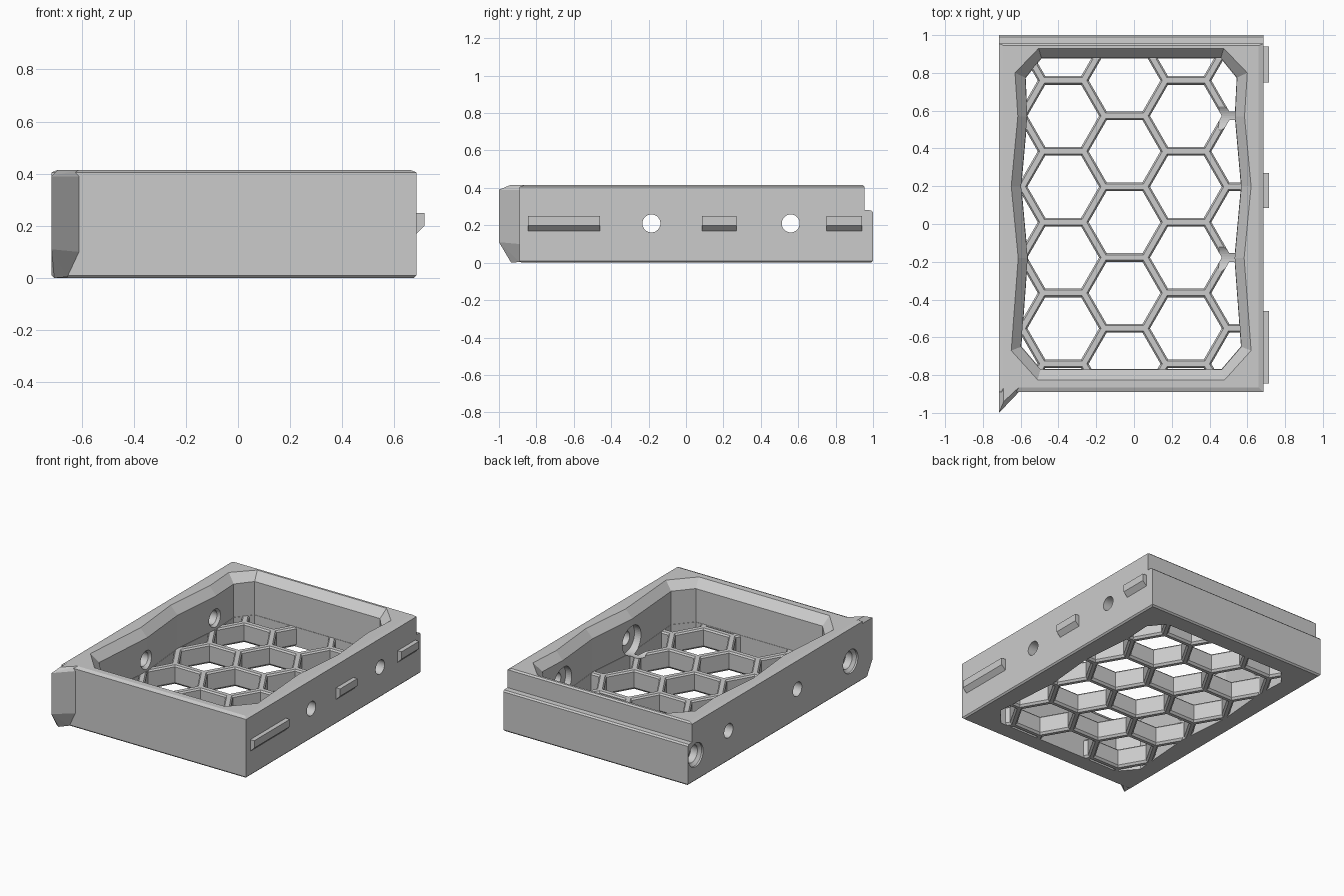
import bpy, bmesh, math

cube = bpy.data.objects.get("Cube")
if cube:
    bpy.data.objects.remove(cube, do_unlink=True)

grey = bpy.data.materials.new("plain grey")
grey.use_nodes = True
grey.diffuse_color = (0.6, 0.6, 0.6, 1)
grey.node_tree.nodes["Principled BSDF"].inputs["Base Color"].default_value = (0.6, 0.6, 0.6, 1)

MID = -0.015          # centre line of the tray in x
HALF = 0.70           # half width of the tray
L = MID - HALF        # left wall face
FLOOR = 0.132         # top of the grille
TOP = 0.415


def make(name, bm):
    bmesh.ops.recalc_face_normals(bm, faces=bm.faces)
    mesh = bpy.data.meshes.new(name)
    bm.to_mesh(mesh)
    bm.free()
    mesh.materials.append(grey)
    ob = bpy.data.objects.new(name, mesh)
    bpy.context.collection.objects.link(ob)
    return ob


def skin(bm, rings):
    """Closed solid through rings of equal point count."""
    loops = [[bm.verts.new(p) for p in ring] for ring in rings]
    n = len(loops[0])
    for a, b in zip(loops, loops[1:]):
        for i in range(n):
            j = (i + 1) % n
            bm.faces.new((a[i], a[j], b[j], b[i]))
    bm.faces.new(loops[0][::-1])
    bm.faces.new(loops[-1])


def solid(name, *ring_sets):
    bm = bmesh.new()
    for rings in ring_sets:
        skin(bm, rings)
    return make(name, bm)


def combine(ob, tool, operation):
    """Apply one boolean, keep the first solver that gives a result, drop the tool."""
    mod = ob.modifiers.new("bool", 'BOOLEAN')
    mod.operation, mod.object = operation, tool
    result = None
    for solver in ('MANIFOLD', 'EXACT'):
        mod.solver = solver
        bpy.context.view_layer.update()
        deps = bpy.context.evaluated_depsgraph_get()
        mesh = bpy.data.meshes.new_from_object(ob.evaluated_get(deps))
        if len(mesh.polygons) and len(mesh.polygons) != len(ob.data.polygons):
            result = mesh
            break
    ob.modifiers.remove(mod)
    if result:
        ob.data = result
    bpy.data.objects.remove(tool, do_unlink=True)


def at(z, outline):
    return [(x, y, z) for x, y in outline]


def rect(y1, inset=0.0):
    w, y0 = HALF - inset, -0.89 + inset
    return [(MID - w, y0), (MID + w, y0), (MID + w, y1), (MID - w, y1)]


def circle_x(x, y, z, r, n=48):
    return [(x, y + r * math.cos(2 * math.pi * i / n),
             z + r * math.sin(2 * math.pi * i / n)) for i in range(n)]


def hexagon(x, y, z, r):
    return [(x + r * math.cos(math.pi * i / 3),
             y + r * math.sin(math.pi * i / 3), z) for i in range(6)]


def mirrored(right):
    """Outline from its right half, given front to back."""
    return [(MID + x, y) for x, y in right] + [(MID - x, y) for x, y in reversed(right)]


# Outer block with chamfered rims and a step across the back
tray = solid("tray", [at(0, rect(0.99, 0.01)), at(0.01, rect(1)), at(0.27, rect(1)),
                      at(0.28, rect(0.99)), at(0.282, rect(0.955)),
                      at(0.405, rect(0.955)), at(TOP, rect(0.945, 0.025))])

# Cavity with wavy side walls and a flared mouth
inner = mirrored([(0.48, -0.77), (0.583, -0.65), (0.548, -0.18), (0.583, 0.2),
                  (0.55, 0.57), (0.56, 0.775), (0.475, 0.88)])
mouth = mirrored([(0.495, -0.825), (0.635, -0.67), (0.598, -0.18), (0.635, 0.2),
                  (0.6, 0.57), (0.615, 0.8), (0.49, 0.93)])
cavity = solid("cavity", [at(FLOOR, inner), at(0.36, inner), at(TOP, mouth), at(0.5, mouth)])
combine(tray, cavity, 'DIFFERENCE')

# Honeycomb openings, kept inside the cavity outline
PITCH, R = 0.375, 0.19
cells = []
for col in range(-2, 3):
    for row in range(-3, 4):
        x = -0.05 + col * PITCH * math.sqrt(3) / 2
        y = 0.01 + (row + 0.5 * (col % 2)) * PITCH
        cells.append([hexagon(x, y, -0.01, R + 0.023), hexagon(x, y, 0.014, R),
                      hexagon(x, y, FLOOR - 0.01, R), hexagon(x, y, FLOOR + 0.002, R + 0.012)])
honeycomb = solid("honeycomb", *cells)
margin = [(x * 0.997, y * 0.997) for x, y in inner]
combine(honeycomb, solid("limit", [at(-0.1, margin), at(0.2, margin)]), 'INTERSECT')
combine(tray, honeycomb, 'DIFFERENCE')

# Bolt holes through both side walls, with wide pockets inside the right wall
HZ = 0.21
bolts, pockets = [], []
for y in (-0.185, 0.56):
    bolts.append([circle_x(-0.8, y, HZ, 0.048), circle_x(-0.585, y, HZ, 0.048),
                  circle_x(-0.56, y, HZ, 0.066), circle_x(-0.5, y, HZ, 0.066)])
    bolts.append([circle_x(0.5, y, HZ, 0.048), circle_x(0.8, y, HZ, 0.048)])
    pockets.append([circle_x(0.45, y, HZ, 0.1), circle_x(0.59, y, HZ, 0.1)])
combine(tray, solid("bolt_holes", *bolts), 'DIFFERENCE')
combine(tray, solid("pockets", *pockets), 'DIFFERENCE')

# Blind sockets on the left wall
sockets = [[circle_x(L - 0.02, y, 0.18, 0.08), circle_x(L + 0.012, y, 0.18, 0.08),
            circle_x(L + 0.03, y, 0.18, 0.06), circle_x(L + 0.08, y, 0.18, 0.06)]
           for y in (-0.76, 0.915)]
combine(tray, solid("sockets", *sockets), 'DIFFERENCE')

# Pointed fin on the front left corner
bm = bmesh.new()
for p in [(L, -1, 0.11), (L, -1, 0.39), (L + 0.105, -0.89, 0.39), (L + 0.025, -0.94, TOP),
          (L + 0.105, -0.865, TOP), (L + 0.105, -0.89, 0.1), (L + 0.06, -0.89, 0.004),
          (L, -0.94, 0.01), (L + 0.01, -0.935, 0), (L, -0.85, 0.01), (L, -0.85, 0.39),
          (L + 0.025, -0.85, TOP), (L + 0.105, -0.85, 0.1), (L + 0.105, -0.85, TOP)]:
    bm.verts.new(p)
bmesh.ops.convex_hull(bm, input=bm.verts)
bmesh.ops.delete(bm, geom=[v for v in bm.verts if not v.link_faces], context='VERTS')
bmesh.ops.dissolve_limit(bm, angle_limit=0.02, verts=bm.verts, edges=bm.edges)
make("corner_fin", bm)

# Latch tabs on the right wall
profile = [(0.67, 0.25), (0.715, 0.25), (0.715, 0.2), (0.685, 0.17), (0.67, 0.17)]
for i, (y0, y1) in enumerate([(-0.845, -0.46), (0.085, 0.27), (0.75, 0.94)]):
    solid(f"latch_tab_{i + 1}", [[(x, y, z) for x, z in profile] for y in (y0, y1)])
